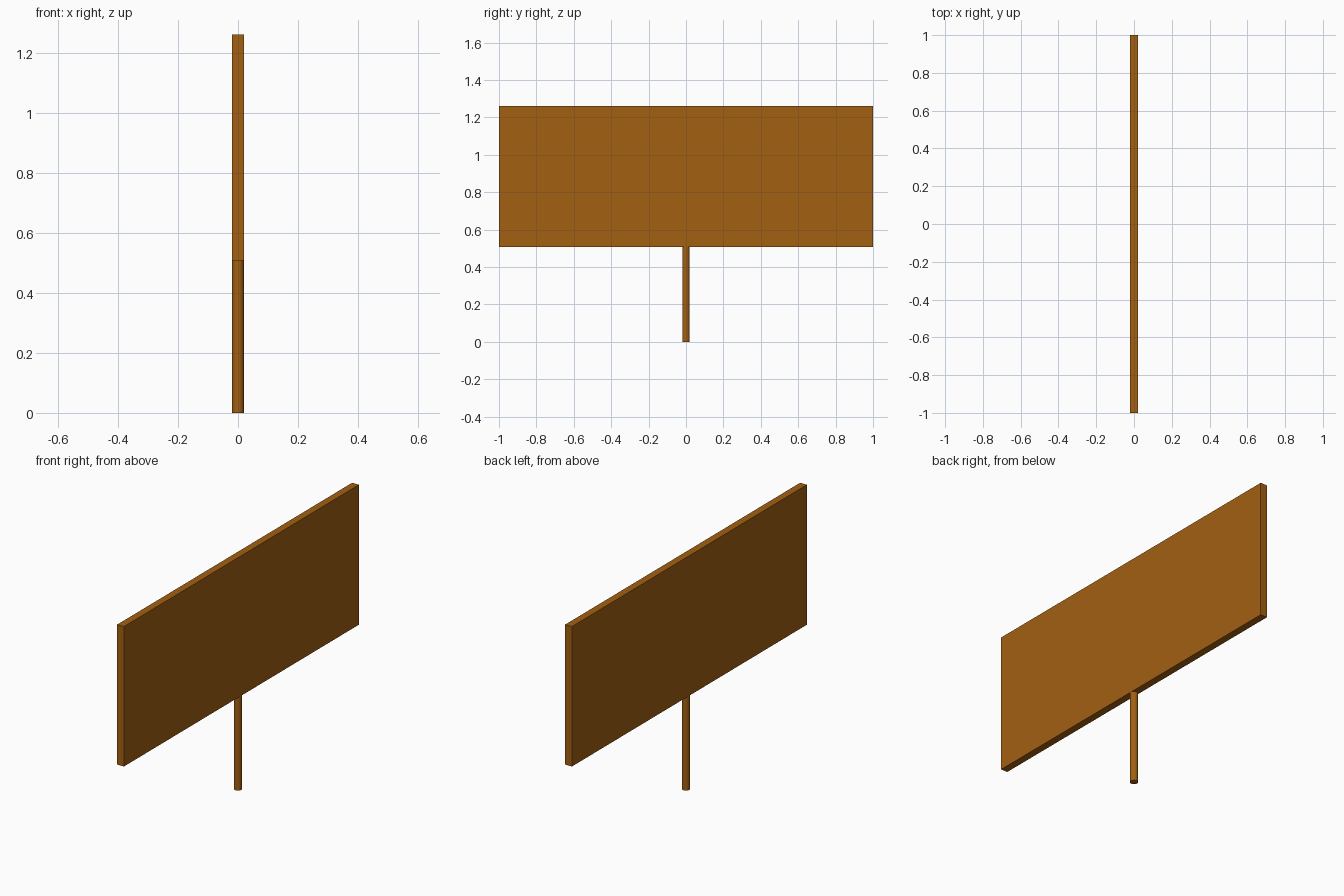
import bpy

if "Cube" in bpy.data.objects:
    bpy.data.objects.remove(bpy.data.objects["Cube"])

BOARD_BOTTOM, BOARD_TOP = 0.508, 1.262
HALF_THICK = 0.02

wood = bpy.data.materials.new("brown_wood")
wood.diffuse_color = (0.36, 0.115, 0.006, 1)
wood.use_nodes = True
wood.node_tree.nodes["Principled BSDF"].inputs["Base Color"].default_value = wood.diffuse_color

# Flat rectangular board
bpy.ops.mesh.primitive_cube_add(size=1, location=(0, 0, (BOARD_BOTTOM + BOARD_TOP) / 2))
board = bpy.context.object
board.name = "sign_board"
board.scale = (2 * HALF_THICK, 2, BOARD_TOP - BOARD_BOTTOM)
bpy.ops.object.transform_apply(location=False, rotation=False, scale=True)
board.data.materials.append(wood)

# Round post from the ground to the underside of the board
bpy.ops.mesh.primitive_cylinder_add(vertices=32, radius=HALF_THICK, depth=BOARD_BOTTOM,
                                    location=(0, 0, BOARD_BOTTOM / 2))
post = bpy.context.object
post.name = "post"
post.data.materials.append(wood)
bpy.ops.object.shade_smooth_by_angle()
